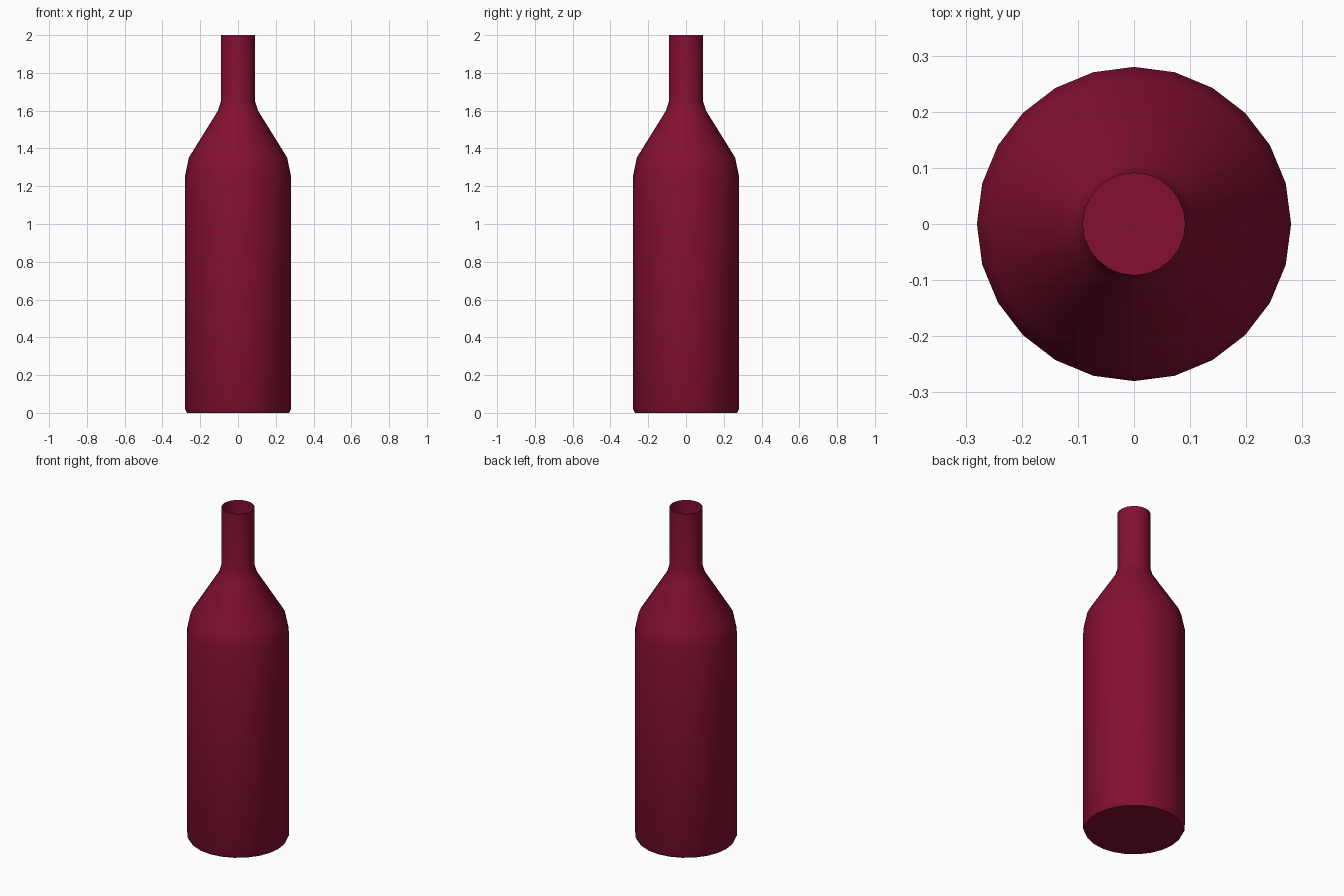
import bpy
import bmesh
import math

cube = bpy.data.objects.get("Cube")
if cube:
    bpy.data.objects.remove(cube, do_unlink=True)

SIDES = 24

# Dark red glass
glass = bpy.data.materials.new("dark red")
glass.use_nodes = True
colour = (0.23, 0.005, 0.03, 1.0)
glass.diffuse_color = colour
glass.node_tree.nodes["Principled BSDF"].inputs["Base Color"].default_value = colour

# Bottle profile from base to open mouth: (radius, height)
profile = [
    (0.270, 0.0), (0.280, 0.02),      # chamfered foot
    (0.280, 1.257), (0.260, 1.352),   # body and shoulder
    (0.106, 1.60), (0.091, 1.648),    # cone and neck base
    (0.091, 2.0),                     # mouth
]

# Turn the profile into rings and bridge them
bm = bmesh.new()
rings = []
for r, z in profile:
    rings.append([bm.verts.new((r * math.cos(math.tau * i / SIDES),
                                r * math.sin(math.tau * i / SIDES), z))
                  for i in range(SIDES)])
for low, high in zip(rings, rings[1:]):
    for i in range(SIDES):
        j = (i + 1) % SIDES
        bm.faces.new((low[i], low[j], high[j], high[i]))

# Closed base, open mouth
bm.faces.new(list(reversed(rings[0])))

mesh = bpy.data.meshes.new("bottle")
bm.to_mesh(mesh)
bm.free()
mesh.materials.append(glass)
bottle = bpy.data.objects.new("bottle", mesh)
bpy.context.collection.objects.link(bottle)

# Smooth walls with a crisp base edge
bpy.ops.object.select_all(action='DESELECT')
bottle.select_set(True)
bpy.context.view_layer.objects.active = bottle
bpy.ops.object.shade_smooth_by_angle(angle=math.radians(35))
